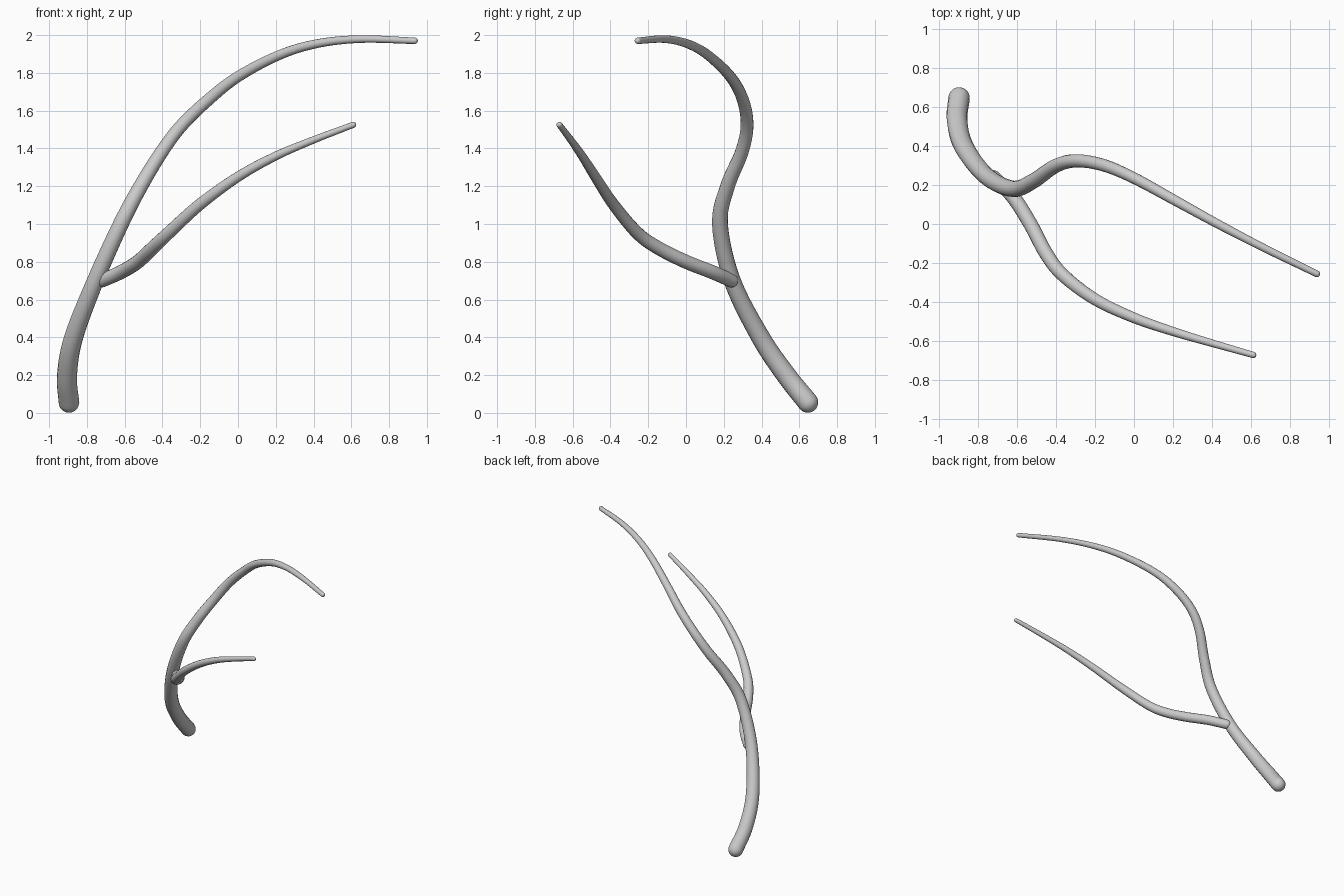
import bpy, math
from mathutils import Vector

if "Cube" in bpy.data.objects:
    bpy.data.objects.remove(bpy.data.objects["Cube"])


def catmull(p0, p1, p2, p3, t):
    return 0.5 * (2 * p1 + (p2 - p0) * t + (2 * p0 - 5 * p1 + 4 * p2 - p3) * t * t
                  + (3 * p1 - p0 - 3 * p2 + p3) * t ** 3)


def round_cap(end, direction, steps=6):
    """Shrinking rings that finish a tube with a hemisphere."""
    pos, r = end.xyz, end.w
    for i in range(1, steps + 1):
        a = math.pi / 2 * i / steps
        p = pos + direction * r * math.sin(a)
        yield Vector((*p, max(r * math.cos(a), 0.0003)))


def tapered_limb(name, knots, steps=8):
    """Smooth tapering round tube through (x, y, z, radius) knots."""
    k = [Vector(p) for p in knots]
    k = [2 * k[0] - k[1]] + k + [2 * k[-1] - k[-2]]
    pts = [catmull(*k[i:i + 4], s / steps) for i in range(len(k) - 3) for s in range(steps)]
    pts.append(k[-2])
    start_dir = (pts[0].xyz - pts[1].xyz).normalized()
    end_dir = (pts[-1].xyz - pts[-2].xyz).normalized()
    pts = list(round_cap(pts[0], start_dir))[::-1] + pts + list(round_cap(pts[-1], end_dir))

    curve = bpy.data.curves.new(name, 'CURVE')
    curve.dimensions = '3D'
    curve.bevel_depth = 1.0
    curve.bevel_resolution = 6
    curve.use_fill_caps = True
    spline = curve.splines.new('POLY')
    spline.points.add(len(pts) - 1)
    for sp, p in zip(spline.points, pts):
        sp.co = (p.x, p.y, p.z, 1)
        sp.radius = p.w
    obj = bpy.data.objects.new(name, curve)
    bpy.context.collection.objects.link(obj)
    bpy.ops.object.select_all(action='DESELECT')
    obj.select_set(True)
    bpy.context.view_layer.objects.active = obj
    bpy.ops.object.convert(target='MESH')
    bpy.ops.object.shade_smooth()


# Main stem, from thick base to thin tip
tapered_limb("main_stem", [
    (-0.895, 0.645, 0.056, .055), (-0.905, 0.53, 0.20, .053), (-0.87, 0.395, 0.40, .050),
    (-0.755, 0.245, 0.70, .045), (-0.62, 0.18, 1.00, .042), (-0.515, 0.22, 1.20, .039),
    (-0.405, 0.295, 1.38, .036), (-0.30, 0.323, 1.52, .034), (-0.16, 0.302, 1.655, .032),
    (0.0, 0.235, 1.78, .029), (0.22, 0.115, 1.895, .026), (0.42, 0.005, 1.955, .023),
    (0.65, -0.115, 1.979, .020), (0.935, -0.255, 1.97, .017)])

# Side branch, forking forward off the stem
tapered_limb("side_branch", [
    (-0.72, 0.24, 0.70, .036), (-0.62, 0.14, 0.745, .037), (-0.53, 0.0, 0.80, .037),
    (-0.45, -0.15, 0.875, .036), (-0.365, -0.26, 0.955, .034), (-0.20, -0.385, 1.105, .031),
    (0.0, -0.48, 1.25, .027), (0.20, -0.55, 1.36, .023), (0.40, -0.61, 1.445, .019),
    (0.61, -0.67, 1.525, .016)])
